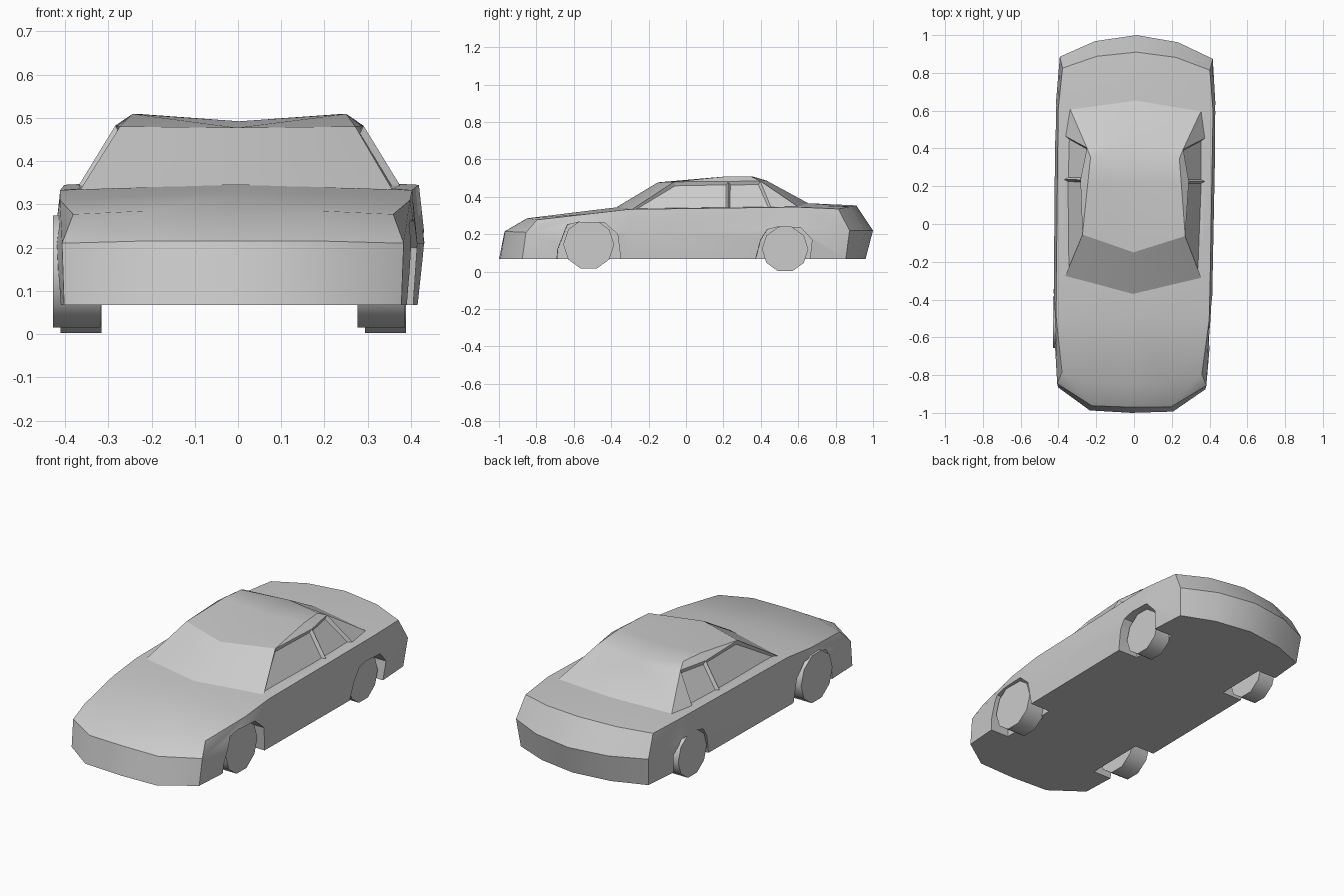
import bpy, bmesh
from mathutils import Vector

if "Cube" in bpy.data.objects:
    bpy.data.objects.remove(bpy.data.objects["Cube"])

YAW = -0.014  # body sits very slightly turned over its wheels


def new_object(name, bm):
    bmesh.ops.recalc_face_normals(bm, faces=bm.faces)
    mesh = bpy.data.meshes.new(name)
    bm.to_mesh(mesh)
    bm.free()
    ob = bpy.data.objects.new(name, mesh)
    bpy.context.collection.objects.link(ob)
    return ob


def finish(ob, angle):
    """Apply modifiers and smooth the gentle edges."""
    bpy.ops.object.select_all(action='DESELECT')
    ob.select_set(True)
    bpy.context.view_layer.objects.active = ob
    bpy.ops.object.convert(target='MESH')
    bpy.ops.object.shade_smooth_by_angle(angle=angle)


def mirror(ob):
    m = ob.modifiers.new("mirror", 'MIRROR')
    m.use_clip = True
    m.merge_threshold = 0.0005


def prism(name, profile, x0, x1):
    """Extrude a (y, z) profile from x0 to x1."""
    bm = bmesh.new()
    face = bm.faces.new([bm.verts.new((x0, y, z)) for y, z in profile])
    out = bmesh.ops.extrude_face_region(bm, geom=[face])
    verts = [g for g in out["geom"] if isinstance(g, bmesh.types.BMVert)]
    bmesh.ops.translate(bm, vec=Vector((x1 - x0, 0, 0)), verts=verts)
    return new_object(name, bm)


# Lower body: three half plan outlines, nose centre round to tail centre
floor = [(0, -1, .067), (.22, -.99, .067), (.39, -.87, .067), (.41, -.5, .067), (.41, -.3, .067),
         (.41, .6, .067), (.39, .86, .067), (.21, .93, .067), (0, .96, .067)]
bumper = [(0, -.97, .215), (.21, -.965, .215), (.395, -.85, .21), (.42, -.5, .21), (.42, -.3, .21),
          (.425, .6, .21), (.405, .88, .22), (.22, .965, .22), (0, 1, .22)]
shoulder = [(0, -.85, .285), (.2, -.845, .285), (.37, -.79, .277), (.405, -.5, .31), (.407, -.3, .333),
            (.41, .6, .345), (.39, .82, .335), (.21, .885, .348), (0, .91, .354)]
spine = [(0, -.5, .328), (0, -.35, .346), (0, .64, .366)]

bm = bmesh.new()
F, B, S, C = ([bm.verts.new(p) for p in ring] for ring in (floor, bumper, shoulder, spine))
for low, high in ((F, B), (B, S)):
    for i in range(8):
        bm.faces.new((low[i], low[i + 1], high[i + 1], high[i]))
bm.faces.new(F)
for f in ((S[0], S[1], C[0]), (S[1], S[2], S[3], C[0]), (S[3], S[4], C[1], C[0]),
          (S[4], S[5], C[2], C[1]), (S[5], S[6], S[7], C[2]), (S[7], S[8], C[2])):
    bm.faces.new(f)
body = new_object("body", bm)
mirror(body)

# Wheel arches cut into the flanks
front_arch = [(-.69, .0), (-.68, .12), (-.63, .25), (-.57, .264), (-.43, .262), (-.36, .2), (-.335, .0)]
rear_arch = [(.36, .0), (.405, .17), (.44, .225), (.5, .24), (.62, .235), (.68, .17), (.66, .0)]
cutters = []
for profile in (front_arch, rear_arch):
    for side in (-1, 1):
        c = prism("arch_cutter", profile, side * .29, side * .6)
        c.hide_render = True
        b = body.modifiers.new("arch", 'BOOLEAN')
        b.operation, b.solver, b.object = 'DIFFERENCE', 'EXACT', c
        cutters.append(c)
finish(body, 0.7)
for c in cutters:
    bpy.data.objects.remove(c)
body.rotation_euler.z = YAW

# Cabin: belt line, roof edge, raised roof ridge; right half mirrored
bm = bmesh.new()
v = {k: bm.verts.new(p) for k, p in {
    "b0": (0, -.37, .345), "b1": (.36, -.28, .335), "b2": (.372, .23, .343), "bq": (.37, .46, .343),
    "b3": (.35, .61, .343), "b4": (0, .66, .362),
    "r0": (0, -.15, .477), "r1": (.272, -.06, .48), "r2": (.287, .23, .482), "r3": (.255, .40, .485),
    "r4": (0, .43, .487), "t2": (.247, .22, .509), "t3": (.235, .35, .509), "c2": (0, .22, .492)}.items()}


def face(keys):
    return bm.faces.new([v[k] for k in keys.split()])


for keys in ("b0 b1 r1 r0", "b3 b4 r4 r3", "bq b3 r3", "r1 r2 t2", "r2 r3 t3 t2",
             "r0 r1 t2 c2", "c2 t2 t3 r4", "t3 r3 r4"):
    face(keys)
windows = [face("b1 b2 r2 r1"), face("b2 bq r3 r2")]
bmesh.ops.recalc_face_normals(bm, faces=bm.faces)
# Side windows set into their frames
bmesh.ops.inset_individual(bm, faces=windows, thickness=.016, depth=-.016)
cabin = new_object("cabin", bm)
mirror(cabin)
finish(cabin, 0.45)
cabin.rotation_euler.z = YAW

# Wheels: low-sided discs with a small rim chamfer
for end, y, z, r, shift, width in (("front", -.52, .145, .136, -.021, .11),
                                   ("rear", .53, .120, .124, -.011, .095)):
    for name, side in (("left", -1), ("right", 1)):
        bpy.ops.mesh.primitive_cylinder_add(vertices=10, radius=r, depth=width,
                                            location=(side * .352 + shift, y, z),
                                            rotation=(0, 1.5708, 0))
        wheel = bpy.context.object
        wheel.name = f"{end}_{name}_wheel"
        finish(wheel, 0.8)
